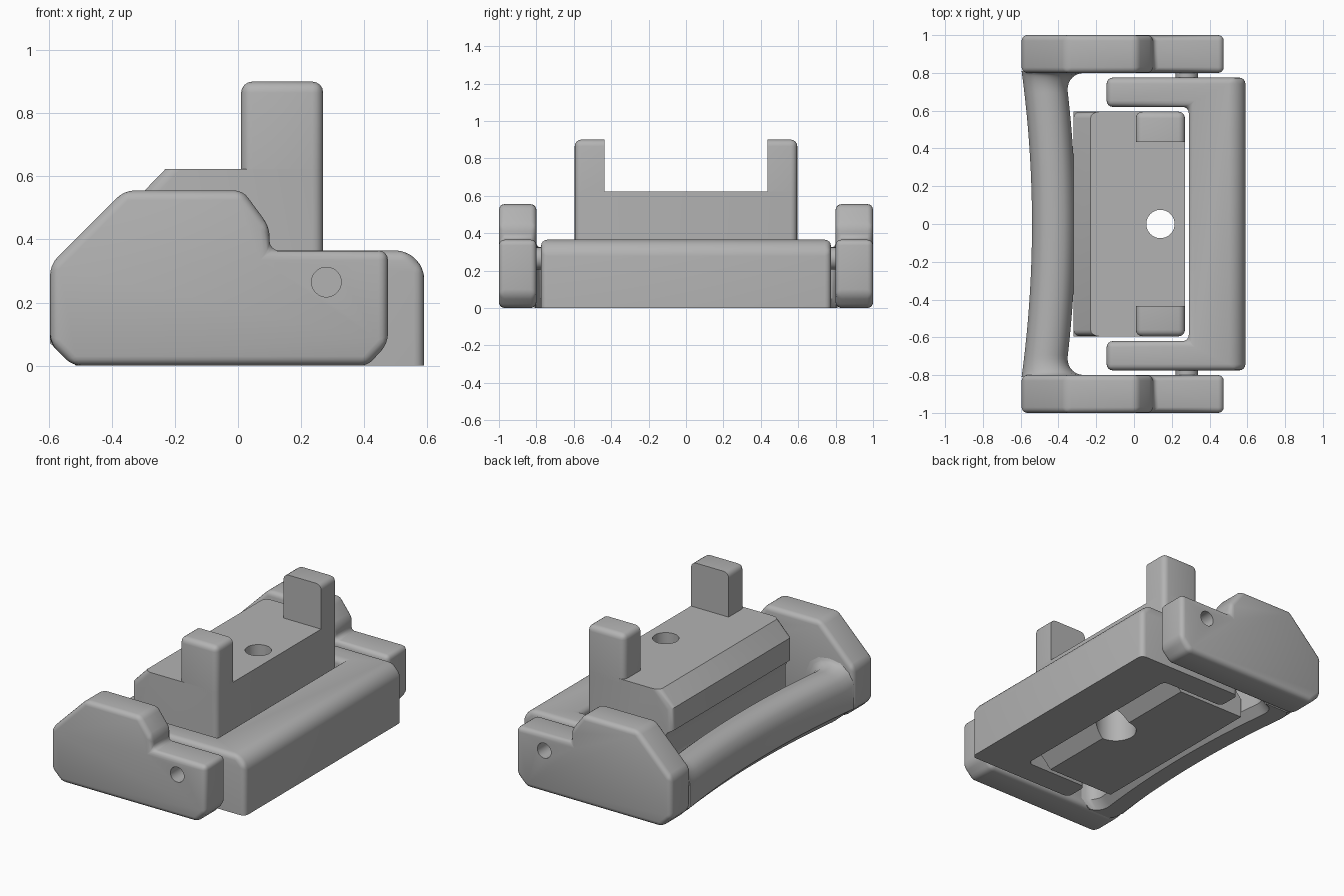
import bpy, bmesh, math
from mathutils import Matrix, Vector

default = bpy.data.objects.get("Cube")
if default:
    bpy.data.objects.remove(default)

grey = bpy.data.materials.new("plain grey")
grey.use_nodes = True
GREY = (0.45, 0.45, 0.45, 1)
grey.diffuse_color = GREY
grey.node_tree.nodes["Principled BSDF"].inputs["Base Color"].default_value = GREY


def prism(points, low, high, along):
    """Extrude an outline along y (points are x, z) or z (points are x, y)."""
    bm = bmesh.new()
    place = (lambda a, b: (a, low, b)) if along == "y" else (lambda a, b: (a, b, low))
    face = bm.faces.new([bm.verts.new(place(*p)) for p in points])
    new = bmesh.ops.extrude_face_region(bm, geom=[face])["geom"]
    step = Vector((0, high - low, 0) if along == "y" else (0, 0, high - low))
    bmesh.ops.translate(bm, vec=step, verts=[g for g in new if isinstance(g, bmesh.types.BMVert)])
    bmesh.ops.recalc_face_normals(bm, faces=bm.faces)
    return bm


def soften(bm, width, rule, segments=4):
    """Bevel the sharp edges that the rule accepts."""
    edges = [e for e in bm.edges if e.calc_face_angle(0) > 0.3
             and rule(*[v.co for v in e.verts])]
    bmesh.ops.bevel(bm, geom=edges, offset=width, segments=segments, profile=0.5,
                    affect="EDGES", clamp_overlap=True)


def finish(name, bm, cutters=()):
    """Turn a bmesh into a shaded object, drilling it with the cutters."""
    mesh = bpy.data.meshes.new(name)
    bm.to_mesh(mesh)
    bm.free()
    obj = bpy.data.objects.new(name, mesh)
    bpy.context.collection.objects.link(obj)
    for cutter in cutters:
        mod = obj.modifiers.new("drill", "BOOLEAN")
        mod.object = cutter
        mod.solver = "EXACT"
    bpy.context.view_layer.update()
    if cutters:
        graph = bpy.context.evaluated_depsgraph_get()
        solid = bpy.data.meshes.new_from_object(obj.evaluated_get(graph))
        obj.modifiers.clear()
        obj.data = solid
        for cutter in cutters:
            bpy.data.objects.remove(cutter)
    obj.data.materials.clear()
    obj.data.materials.append(grey)
    bpy.ops.object.select_all(action="DESELECT")
    obj.select_set(True)
    bpy.context.view_layer.objects.active = obj
    bpy.ops.object.shade_smooth_by_angle(angle=math.radians(35))
    return obj


def cylinder(radius, depth, centre, turn=0):
    bm = bmesh.new()
    bmesh.ops.create_cone(bm, cap_ends=True, segments=40, radius1=radius, radius2=radius,
                          depth=depth, matrix=Matrix.Translation(centre) @ Matrix.Rotation(turn, 4, "X"))
    return bm


def cutter(*args):
    obj = finish("drill_cutter", cylinder(*args))
    obj.hide_render = True
    return obj


always = lambda a, b: True
QUARTER = math.pi / 2

# Side plates with a pivot hole, and the pins between plates and frame
plate = [(-.595, .07), (-.525, 0), (.41, 0), (.475, .07), (.475, .365), (.1, .365),
         (.1, .44), (.015, .555), (-.36, .555), (-.595, .32)]
for side, sign in (("left", 1), ("right", -1)):
    low, high = sorted((sign * .8, sign))
    bm = prism(plate, low, high, "y")
    soften(bm, .03, always)
    finish(side + "_side_plate", bm, [cutter(.047, .4, (.28, sign * .95, .265), QUARTER)])
    finish(side + "_pivot_pin", cylinder(.06, .07, (.28, sign * .795, .265), QUARTER))

# U-shaped frame: chamfered long edge, then all but the underside rounded
arm = [(-.145, .775), (.59, .775), (.59, -.775), (-.145, -.775),
       (-.145, -.62), (.29, -.62), (.29, .62), (-.145, .62)]
bm = prism(arm, 0, .365, "z")
soften(bm, .055, lambda a, b: min(a.x, b.x) > .58 and min(a.z, b.z) > .3, 1)
soften(bm, .033, lambda a, b: max(a.z, b.z) > .01)
finish("u_frame", bm)

# Centre block with a grooved back, sloped underside and stepped screw hole
block = [(-.23, .623), (.27, .623), (.27, .13), (.14, 0), (-.32, 0), (-.32, .12),
         (-.285, .16), (-.27, .21), (-.27, .33), (-.285, .37), (-.32, .39), (-.32, .53)]
bm = prism(block, -.595, .595, "y")
soften(bm, .035, lambda a, b: abs(a.y - b.y) < .01 and abs(a.z - b.z) > .02
       and (min(a.x, b.x) > .26 or min(a.z, b.z) > .38))
finish("centre_block", bm, [cutter(.075, 1.6, (.14, 0, .4)),
                            cutter(.12, .6, (.14, 0, .1))])

# Upright posts, square on the inner face and rounded elsewhere
for side, sign in (("left", 1), ("right", -1)):
    low, high = sorted((sign * .435, sign * .595))
    bm = prism([(.01, .6), (.27, .6), (.27, .9), (.01, .9)], low, high, "y")
    soften(bm, .035, lambda a, b: max(a.z, b.z) > .61 and max(abs(a.y), abs(b.y)) > .5
           and (abs(a.z - b.z) < .01 or min(abs(a.y), abs(b.y)) > .5))
    finish(side + "_post", bm)

# Bowed handle: a rounded section swept between the plates, flaring at the ends
section = [(0, .07), (.07, 0), (.18, 0), (.23, .05), (.23, .2), (.21, .26),
           (.17, .295), (.115, .305), (.06, .295), (.02, .26), (0, .2)]
bm = bmesh.new()
rings = []
COUNT = 64
for i in range(COUNT + 1):
    y = .81 * math.sin((i / COUNT - .5) * math.pi)
    bow = .055 * (1 - (y / .81) ** 2)
    near = min(1, max(0, (abs(y) - .7) / .1))
    flare = .1 * (1 - math.sqrt(1 - near * near))
    ring = []
    for x, z in section:
        wide = x + flare * (x / .23)
        tall = z + .4 * flare * max(0, z - .1) / .2
        ring.append(bm.verts.new((-.595 + bow + wide, y, tall)))
    rings.append(ring)
for a, b in zip(rings, rings[1:]):
    for k in range(len(section)):
        n = (k + 1) % len(section)
        bm.faces.new((a[k], a[n], b[n], b[k]))
bm.faces.new(rings[0])
bm.faces.new(rings[-1])
bmesh.ops.recalc_face_normals(bm, faces=bm.faces)
finish("bowed_handle", bm)
